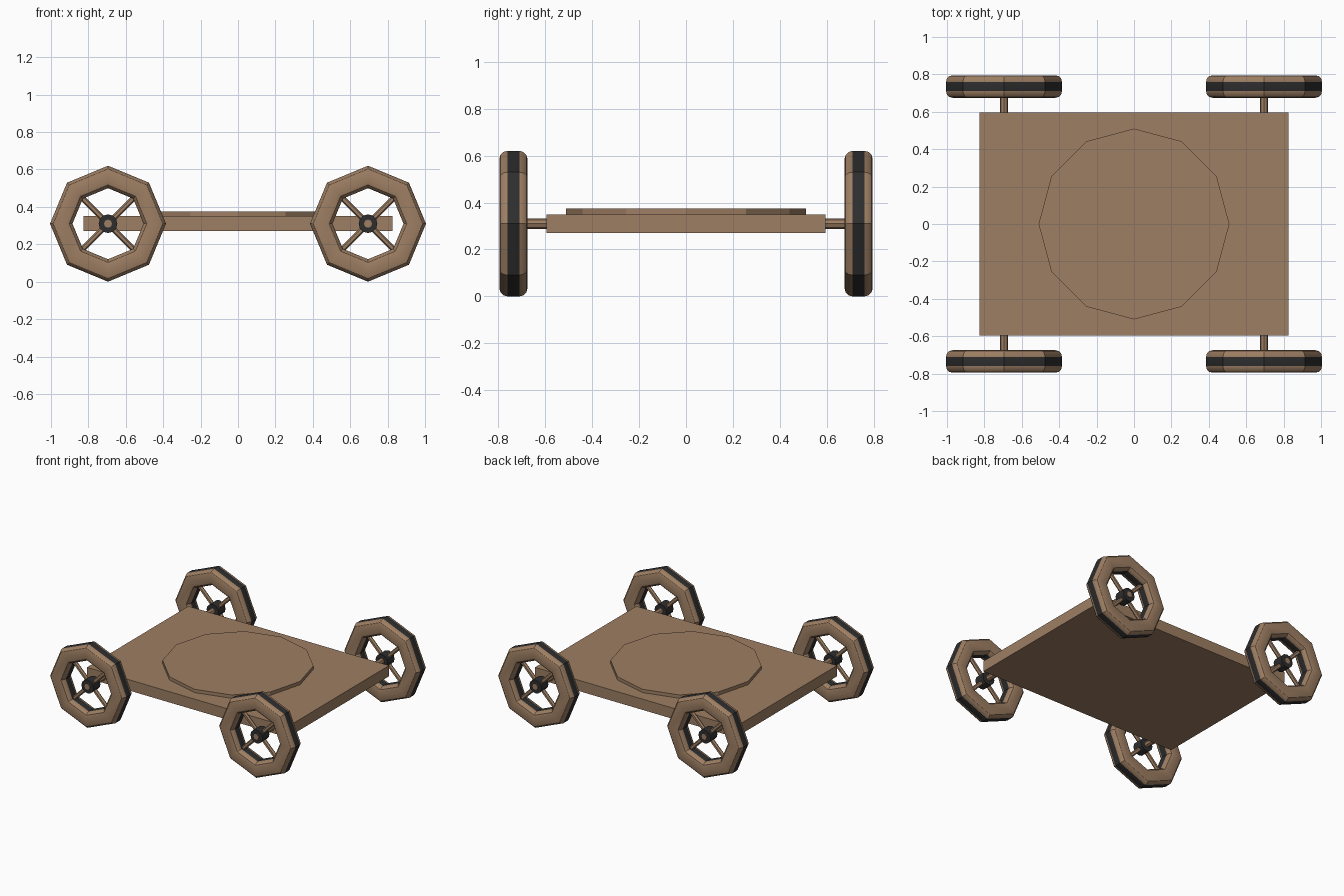
import bpy, bmesh, math
from mathutils import Matrix, Vector

if "Cube" in bpy.data.objects:
    bpy.data.objects.remove(bpy.data.objects["Cube"])

WX, WY, WZ = 0.695, 0.735, 0.31   # wheel centre
SIDES = 8


def material(name, rgb):
    m = bpy.data.materials.new(name)
    m.diffuse_color = (*rgb, 1)
    m.use_nodes = True
    m.node_tree.nodes["Principled BSDF"].inputs["Base Color"].default_value = m.diffuse_color
    return m


wood = material("wood", (0.34, 0.21, 0.125))
iron = material("dark_iron", (0.027, 0.027, 0.027))


def make_object(name, mesh, loc=(0, 0, 0)):
    ob = bpy.data.objects.new(name, mesh)
    ob.location = loc
    bpy.context.collection.objects.link(ob)
    return ob


def finish(bm, name, *mats):
    bmesh.ops.recalc_face_normals(bm, faces=bm.faces)
    mesh = bpy.data.meshes.new(name)
    bm.to_mesh(mesh)
    bm.free()
    for m in mats:
        mesh.materials.append(m)
    return mesh


def rod(bm, a, b, radius, sides):
    a, b = Vector(a), Vector(b)
    rot = (b - a).to_track_quat('Z', 'Y').to_matrix().to_4x4()
    bmesh.ops.create_cone(bm, cap_ends=True, segments=sides, radius1=radius, radius2=radius,
                          depth=(b - a).length, matrix=Matrix.Translation((a + b) / 2) @ rot)


def rim_mesh():
    # rounded-square section swept around eight sides, dark band on outer and inner faces
    major, half, flat, steps = 0.25, 0.06, 0.025, 3
    arc = half - flat
    section = []
    for q, (sr, sy) in enumerate(((1, 1), (-1, 1), (-1, -1), (1, -1))):
        for i in range(steps + 1):
            t = math.pi / 2 * (q + i / steps)
            section.append((major + sr * flat + arc * math.cos(t), sy * flat + arc * math.sin(t)))
    bm = bmesh.new()
    rings = []
    for k in range(SIDES):
        a = 2 * math.pi * k / SIDES
        rings.append([bm.verts.new((r * math.cos(a), y, r * math.sin(a))) for r, y in section])
    n = len(section)
    bands = (n - 1, n // 2 - 1)
    for k in range(SIDES):
        r0, r1 = rings[k], rings[(k + 1) % SIDES]
        for j in range(n):
            f = bm.faces.new((r0[j], r0[(j + 1) % n], r1[(j + 1) % n], r1[j]))
            f.material_index = 1 if j in bands else 0
    mesh = finish(bm, "wheel_rim", wood, iron)
    mesh.shade_smooth()
    mesh.set_sharp_from_angle(angle=math.radians(31))
    return mesh


def spokes_mesh():
    bm = bmesh.new()
    for k in range(4):
        a = math.pi / 4 + k * math.pi / 2
        d = Vector((math.cos(a), 0, math.sin(a)))
        rod(bm, d * 0.03, d * 0.22, 0.015, 6)
    return finish(bm, "wheel_spokes", wood)


def hub_mesh():
    bm = bmesh.new()
    rod(bm, (0, -0.04, 0), (0, 0.04, 0), 0.05, 12)
    return finish(bm, "wheel_hub", iron)


# platform
bm = bmesh.new()
bmesh.ops.create_cube(bm, size=1, matrix=Matrix.Diagonal((1.65, 1.19, 0.08, 1)))
make_object("platform", finish(bm, "platform", wood), (0, 0, 0.31))

# raised twelve-sided turntable
bm = bmesh.new()
bmesh.ops.create_cone(bm, cap_ends=True, segments=12, radius1=0.51, radius2=0.51, depth=0.025)
make_object("turntable", finish(bm, "turntable", wood), (0, 0, 0.3625))

# axles
bm = bmesh.new()
rod(bm, (0, -0.78, 0), (0, 0.78, 0), 0.022, 8)
axle = finish(bm, "axle", wood)
for side, sx in (("left", -1), ("right", 1)):
    make_object(f"axle_{side}", axle, (sx * WX, 0, WZ))

# four wheels
parts = {"rim": rim_mesh(), "spokes": spokes_mesh(), "hub": hub_mesh()}
for side, sx in (("left", -1), ("right", 1)):
    for end, sy in (("front", -1), ("back", 1)):
        for part, mesh in parts.items():
            make_object(f"wheel_{part}_{end}_{side}", mesh, (sx * WX, sy * WY, WZ))
